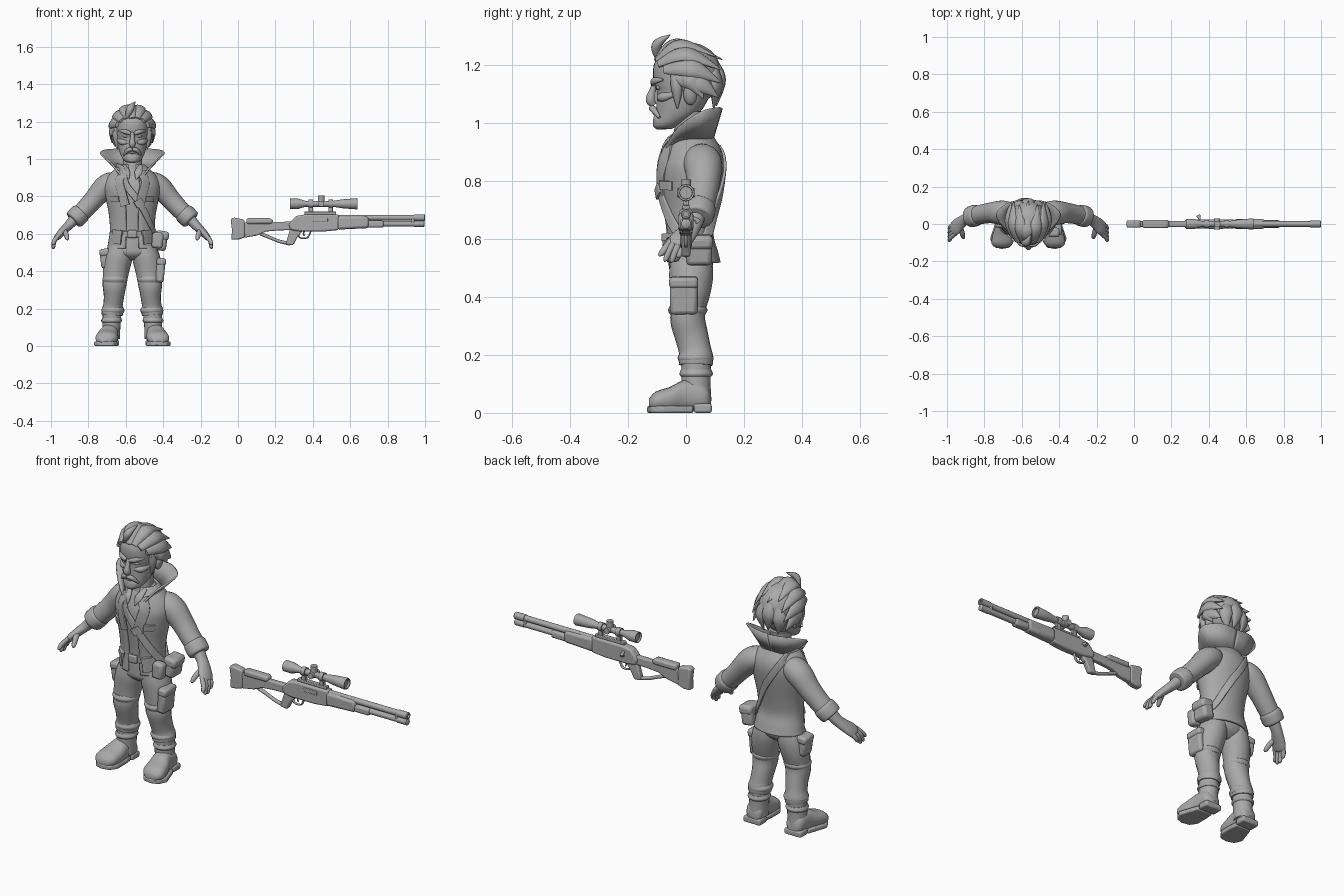
import bpy, bmesh, math
from mathutils import Vector, Matrix

cube = bpy.data.objects.get("Cube")
if cube:
    bpy.data.objects.remove(cube, do_unlink=True)

CM = 0.01                      # all part sizes below are in hundredths
FIGURE, RIFLE = -0.565, 0.0    # x position of each half of the model
X, Y, Z = Vector((1, 0, 0)), Vector((0, 1, 0)), Vector((0, 0, 1))
SIDES = ((1, "left"), (-1, "right"))

grey = bpy.data.materials.new("plain grey")
grey.use_nodes = True
grey.diffuse_color = (0.4, 0.4, 0.4, 1)
grey.node_tree.nodes["Principled BSDF"].inputs["Base Color"].default_value = grey.diffuse_color


def finish(name, bm, at, bevel=0, thick=0, angle=40):
    bmesh.ops.recalc_face_normals(bm, faces=bm.faces)
    bmesh.ops.scale(bm, vec=(CM, CM, CM), verts=bm.verts)
    mesh = bpy.data.meshes.new(name)
    bm.to_mesh(mesh)
    bm.free()
    mesh.materials.append(grey)
    mesh.shade_smooth()
    mesh.set_sharp_from_angle(angle=math.radians(angle))
    obj = bpy.data.objects.new(name, mesh)
    obj.location.x = at
    bpy.context.collection.objects.link(obj)
    if thick:
        mod = obj.modifiers.new("thickness", "SOLIDIFY")
        mod.thickness, mod.offset = thick * CM, -1
    if bevel:
        mod = obj.modifiers.new("bevel", "BEVEL")
        mod.width, mod.segments = bevel * CM, 2
    return obj


def spline(rows, steps):
    """Catmull-Rom interpolation of equal-length rows."""
    result = []
    for i in range(len(rows) - 1):
        a, b, c, d = (rows[max(0, min(len(rows) - 1, i + k))] for k in (-1, 0, 1, 2))
        for n in range(steps):
            t = n / steps
            result.append([q + t / 2 * (r - p + t * (2 * p - 5 * q + 4 * r - s + t * (3 * (q - r) + s - p)))
                           for p, q, r, s in zip(a, b, c, d)])
    return result + [list(rows[-1])]


def tube(name, rows, ref=X, axis=None, out=None, power=1, steps=4, gap=None, seg=20, at=FIGURE, thick=0):
    """Loft ellipses; each row is x, y, z, radius along ref, other radius."""
    rows = spline(rows, steps)
    points = [Vector(r[:3]) for r in rows]
    bm, rings = bmesh.new(), []
    for i, (p, row) in enumerate(zip(points, rows)):
        t = axis or (points[min(i + 1, len(points) - 1)] - points[max(i - 1, 0)]).normalized()
        if out:
            up = out(p)
            up = (up - t * up.dot(t)).normalized()
            side = up.cross(t)
        else:
            side = (ref - t * ref.dot(t)).normalized()
            up = t.cross(side)
        open_by = gap or 0
        ring = []
        for k in range(seg):
            turn = (360 - 2 * open_by) * k / (seg - 1 if gap else seg)
            a = math.radians(turn + open_by - 90)
            c, s = (math.copysign(abs(v) ** power, v) for v in (math.cos(a), math.sin(a)))
            ring.append(bm.verts.new(p + side * row[3] * c + up * row[4] * s))
        rings.append(ring)
    for low, high in zip(rings, rings[1:]):
        for k in range(seg - 1 if gap else seg):
            n = (k + 1) % seg
            bm.faces.new((low[k], low[n], high[n], high[k]))
    if not gap:
        bm.faces.new(rings[0])
        bm.faces.new(rings[-1])
    return finish(name, bm, at, thick=thick)


def body(name, levels, **kw):
    """Upright loft; each level is height, half width, front y, back y."""
    return tube(name, [(0, (f + b) / 2, z, w, (b - f) / 2) for z, w, f, b in levels], axis=Z, seg=32, **kw)


def blob(name, centre, radii, turn=0, at=FIGURE):
    bm = bmesh.new()
    bmesh.ops.create_uvsphere(bm, u_segments=20, v_segments=12, radius=1)
    bm.transform(Matrix.Translation(centre) @ Matrix.Rotation(math.radians(turn), 4, "Y") @ Matrix.Diagonal((*radii, 1)))
    return finish(name, bm, at)


def box(name, centre, size, turn=0, bevel=0.8, at=FIGURE):
    bm = bmesh.new()
    bmesh.ops.create_cube(bm, size=1)
    bm.transform(Matrix.Translation(centre) @ Matrix.Rotation(math.radians(turn), 4, "Y") @ Matrix.Diagonal((*size, 1)))
    return finish(name, bm, at, bevel=bevel)


def plate(name, outline, depth, place, bevel=0.5, at=RIFLE):
    """Extrude a 2D outline by depth; place turns (u, v, w) into a point."""
    bm = bmesh.new()
    ends = [[bm.verts.new(place(u, v, w)) for u, v in outline] for w in (-depth, depth)]
    for end in ends:
        bm.faces.new(end)
    for i in range(len(outline)):
        j = (i + 1) % len(outline)
        bm.faces.new((ends[0][i], ends[0][j], ends[1][j], ends[1][i]))
    return finish(name, bm, at, bevel=bevel, angle=30)


def flip(rows, s):
    return [(r[0] * s, *r[1:]) for r in rows]


# Jacket, shirt and trousers top
JACKET = [(52, 13.5, -7, 12), (56, 12.8, -7, 11), (62, 12, -7, 9.5), (70, 12.5, -8, 10.5), (78, 14, -9, 12),
          (85, 15, -9, 13), (90, 13.5, -7.5, 12.5), (94, 10, -6, 10.5), (97, 6.5, -4, 8.5)]
body("jacket", JACKET, gap=16, thick=1.2)
body("shirt", [(z, w - 1.3, f + 1.2, b - 1.3) for z, w, f, b in JACKET[1:]])
body("hips", [(46, 6, -2, 5), (49, 11.5, -5.5, 8.5), (53, 12.3, -6, 9.5), (58, 11.5, -6, 9)])
body("belt", [(58, 11.7, -6.8, 9), (58.2, 12, -7, 9), (61.3, 12, -7, 9), (61.5, 11.7, -6.8, 9)], steps=1)
box("belt_buckle", (0, -7.2, 59.8), (5, 1.5, 4.2))


def hull(angle, z, grow=0.5):
    """Point on the jacket at an angle (-90 is the front) and height."""
    for a, b in zip(JACKET, JACKET[1:]):
        if a[0] <= z <= b[0]:
            t = (z - a[0]) / (b[0] - a[0])
            w, f, k = (p + (q - p) * t for p, q in zip(a[1:], b[1:]))
            c, s = math.cos(math.radians(angle)), math.sin(math.radians(angle))
            return ((w + grow) * c, (f + k) / 2 + ((k - f) / 2 + grow) * s, z)


def radial(p):
    return Vector((p.x, p.y - 2, 0))


def band(name, course, width, depth):
    return tube(name, [(*hull(a, z), width, depth) for a, z in course], out=radial, power=0.5)


band("shoulder_strap", [(180, 96), (-120, 94), (-102, 86), (-82, 79), (-62, 72), (-35, 64), (0, 58), (35, 60),
                        (60, 68), (80, 76), (100, 84), (122, 91), (180, 96)], 1.8, 0.6)
tube("strap_buckle", [(*hull(-80, 78, 1), 2.4, 0.8), (*hull(-72, 75, 1), 2.4, 0.8)], out=radial, power=0.4)
box("shoulder_bag", (15.3, 4.5, 56), (6.5, 9, 10), 8, 1.6)
box("bag_flap", (16, 4.5, 59), (7.2, 9.6, 5), 8, 1.6)
box("front_pouch", (13.5, -4.5, 56.5), (6, 5, 8.5), 5, 1.4)

for s, side in SIDES:
    def mirror(angle):
        return angle if s > 0 else -180 - angle
    band(side + "_lapel", [(mirror(a), z) for a, z in ((-66, 93), (-62, 88), (-68, 82), (-74, 75))], 2.6, 0.7)
    band(side + "_hem_pocket", [(mirror(-52), z) for z in (54.5, 60.5)], 3.2, 0.6)
    band(side + "_pocket_flap", [(mirror(-52), z) for z in (59.5, 62)], 3.6, 1)
    band(side + "_chest_flap", [(mirror(-50), z) for z in (77, 80)], 3, 0.7)
    tube(side + "_shirt_collar", flip([(4.5, -3, 96.5, 1, 0.6), (3.2, -7, 93, 2, 0.7), (2, -8.5, 89, 0.3, 0.3)], s))

    # Arms and hands
    tube(side + "_sleeve", flip([(7, 5, 87, 5, 5), (11, 5.5, 87, 6.5, 6), (15, 6, 84.5, 6.5, 6.2), (20, 6, 79, 5.6, 5.4),
                                 (25, 5.2, 73.5, 5.2, 5), (29, 4.4, 69.5, 5, 4.8)], s), ref=Y)
    tube(side + "_cuff", flip([(26.8, 5, 71.8, 4.5, 4.2), (27.6, 4.8, 71, 5.6, 5.4), (29.5, 4.2, 69.2, 5.8, 5.5),
                               (31.2, 3.7, 67.4, 5.4, 5.2), (31.6, 3.6, 67, 4, 3.8)], s), ref=Y)
    tube(side + "_forearm", flip([(29, 4, 70, 3.6, 3.4), (33.5, 2.5, 65, 3, 2.6), (36, 0.8, 62.5, 3.4, 2.3),
                                  (38.5, -1.5, 60, 4, 2), (40.2, -3, 58, 3.6, 1.6), (40.8, -3.4, 57.3, 2, 1)], s), ref=Y)
    for n, (root, tip, drop) in enumerate(((-5.8, -8.8, 54), (-4, -7, 52.3), (-2, -4.8, 52), (0, -2.5, 53.5))):
        tube(side + "_finger_" + str(n + 1),
             flip([(39, root + 0.5, 59.5, 1.1, 1.1), (41.5, (root + tip) / 2, 56.5, 1.2, 1.2),
                   (42.2, tip, drop + 0.6, 0.9, 0.9), (42.2, tip, drop, 0.2, 0.2)], s), ref=Y, seg=10)
    tube(side + "_thumb", flip([(36.5, -1, 62, 1.4, 1.4), (35.5, -4.5, 60, 1.4, 1.4), (34.8, -7, 57.5, 1.1, 1.1),
                                (34.7, -7.6, 56.5, 0.3, 0.3)], s), seg=10)

    # Legs with gathered cuffs
    tube(side + "_leg", flip([(6, 1.8, 54, 6, 7), (7.2, 1.8, 48, 7.3, 7.6), (8.5, 1.5, 42, 7.2, 7), (9.2, 0.8, 36, 6.6, 6),
                              (9.6, 0.6, 32, 6.3, 6), (9.8, 1.8, 27, 5.5, 5.8), (10.3, 3, 22, 5.2, 5.6),
                              (10.6, 3.4, 19, 5.8, 6), (10.8, 3.4, 16.5, 5.6, 5.8)], s))
    for z in (19, 35.5):
        lean = (10.4, 3.3, 5.5) if z < 30 else (9.3, 0.6, 6.1)
        tube(side + "_trouser_fold", flip([(*lean[:2], z + d, lean[2] + g, lean[2] + g)
                                           for d, g in ((-1.6, 0), (0, 0.7), (1.6, 0))], s), axis=Z)
    # Boots
    tube(side + "_boot_shaft", flip([(11.6, 3.6, 4, 5, 5.2), (11.2, 3.5, 10, 4.8, 5), (10.8, 3.5, 18, 5, 5.2)], s))
    tube(side + "_boot_foot", flip([(11.6, 8.6, 4, 2.5, 2.5), (11.8, 6.5, 5.5, 4.6, 4.8), (12.4, 0, 6, 4.8, 5.5),
                                    (13.3, -5.5, 4.7, 5.8, 4.3), (14, -10.5, 4, 5.6, 3.3), (14.2, -12.8, 3.2, 3, 1.6)], s),
         axis=Y, power=0.85)
    shape = [(7.6, -2), (7.6, -9), (10, -12.6), (14.5, -13.4), (18.5, -12), (20.5, -8), (18.5, -2), (17, 2.5), (8, 2.5)]
    plate(side + "_sole", shape, 1.2, lambda u, v, w: (u * s, v, w + 1.2), 0.6, FIGURE)
    box(side + "_heel", (12 * s, 5.8, 1.6), (9.8, 6.2, 3.2), 0, 0.8)
    tube(side + "_boot_collar", flip([(11.2, 3.5, 12.5, 5, 5.2), (11.1, 3.5, 13.5, 5.6, 5.8), (11, 3.5, 15, 5, 5.2)], s), axis=Z)

    # Collar wing, half of a raised band
    low = spline([(0, 8.8, 95), (6, 7.5, 95), (8.5, 3, 95), (7, -3.5, 93.5), (3.8, -7.5, 90)], 4)
    top = spline([(0, 11.7, 105), (9, 11.2, 105.5), (16.8, 5, 104), (11.5, -3, 98.5), (6.5, -7, 92)], 4)
    bm = bmesh.new()
    edges = [[bm.verts.new((x * s, y, z)) for x, y, z in row] for row in (low, top)]
    for i in range(len(low) - 1):
        bm.faces.new((edges[0][i], edges[0][i + 1], edges[1][i + 1], edges[1][i]))
    finish(side + "_jacket_collar", bm, FIGURE, thick=0.9)

    # Ears, eyes, brows and moustache
    blob(side + "_ear", (9.2 * s, 1.5, 110), (1.6, 2.4, 3.8), 12 * s)
    blob(side + "_eye", (3.4 * s, -9.3, 112.3), (1.7, 1, 0.9))
    tube(side + "_brow", flip([(1, -11.4, 113.6, 0.8, 0.9), (4, -11, 114.6, 0.9, 1.2), (7.2, -8, 115, 0.3, 0.4)], s), ref=Y)
    tube(side + "_moustache", flip([(0, -11.8, 105.2, 1, 1), (2.5, -11.2, 104.6, 1.1, 1.2), (4.7, -9.2, 102, 0.5, 0.5)], s), ref=Y)
    tube(side + "_cheekbone", flip([(2.5, -9.5, 109, 0.6, 0.8), (5.5, -8, 109, 1.4, 1.6), (8, -3, 110.5, 0.6, 0.8)], s), ref=Y)

# Thigh pouches
box("left_thigh_pouch", (15, -0.8, 40), (4.5, 9.5, 12), 5, 1.3)
box("left_thigh_flap", (15.5, -0.8, 45), (5, 10, 4), 5, 1.2)
box("right_holster", (-14.6, 2, 46.5), (5, 7.5, 10), -8, 1.4)
box("right_holster_flap", (-14.8, 2, 50), (5.6, 8.2, 4), -8, 1.3)

# Head
body("neck", [(88, 5, -5, 6), (95, 5, -4.5, 6), (104, 5.2, -3, 7)])
body("head", [(98, 2.8, -9.6, -5), (99.5, 4.8, -10.6, -2), (103, 6.6, -10.4, 4), (107, 7.7, -10.2, 7),
              (111, 8.4, -10.2, 8.5), (113, 8.7, -10.8, 9), (117, 9, -11.4, 9.8), (121, 8.8, -10.8, 9.8),
              (125, 6.5, -8, 8), (127, 2, -3, 4)], power=0.9)
tube("nose", [(0, -10.6, 114, 1, 0.8), (0, -11.6, 111, 1.2, 1.2), (0, -12.2, 108, 1.7, 1.7), (0, -11, 106.2, 1, 1)])
body("beard", [(97.8, 1.5, -10, -7), (99, 3.6, -11.3, -5), (101.5, 4.4, -11.3, -4), (103, 2.6, -10.9, -5)])
blob("lower_lip", (0, -10.7, 103.3), (2, 0.8, 0.6))

# Swept-back hair: a cap and tapered locks
bm = bmesh.new()
bmesh.ops.create_uvsphere(bm, u_segments=28, v_segments=18, radius=1)
bm.transform(Matrix.Translation((0, 1.2, 117)) @ Matrix.Diagonal((10.4, 11, 10.8, 1)))
for normal, point in ((Vector((0, -1, -0.75)), (0, -6, 118)), (-Z, (0, 0, 107))):
    bmesh.ops.bisect_plane(bm, geom=bm.verts[:] + bm.edges[:] + bm.faces[:], plane_co=point, plane_no=normal, clear_outer=True)
finish("hair_cap", bm, FIGURE, thick=1)


def lock(name, *points, width=3.4):
    sizes = ((width * 0.5, 1), (width, 1.8), (0.2, 0.2))
    tube(name, [(*p, *r) for p, r in zip(points, sizes)], out=lambda p: p - Vector((0, 0, 114)), steps=6, seg=12)


for s, side in SIDES:
    for part, *course in (("crown", (2.5, -10, 121.5), (4, -2, 127), (5, 10.5, 123)),
                          ("upper", (5.5, -9.5, 120.5), (8, 0, 123.8), (8, 12, 118.5)),
                          ("temple", (8, -7.5, 118.5), (10.5, 2, 119), (9.2, 12, 114)),
                          ("side", (8.5, -5, 116), (10.4, 4, 114), (9.5, 11, 109)),
                          ("ear", (9, -2, 117), (10.6, 2, 115), (10.8, 6, 108.5)),
                          ("nape", (4, 10, 119), (5.8, 10.5, 113), (4, 9.5, 105))):
        lock(side + "_" + part + "_lock", *flip(course, s))
    lock(side + "_sideburn", *flip([(8.8, -4.5, 118), (8.7, -3.2, 112), (8, -3, 105)], s), width=2)
lock("middle_lock", (0, -10.3, 121.5), (-1, -3, 127.5), (0, 12.5, 122))
lock("back_lock", (0, 9.5, 122), (0, 12, 115), (1, 10.5, 106))
lock("forelock", (-3, -9.5, 122), (-1, -10, 127), (1.5, -5.5, 130.5), width=2)


# Rifle
def barrel(name, z, stations):
    return tube(name, [(x, 0, z, r, r) for x, r in stations], ref=Y, axis=X, steps=1, at=RIFLE)


def slab(name, outline, half, bevel=0.6):
    return plate(name, outline, half, lambda u, v, w: (u, w, v), bevel)


slab("butt_pad", [(-4, 68), (-2, 68.6), (3.5, 67.5), (3.8, 58), (0, 56.8), (-3.6, 56.8), (-3.2, 62)], 2, 0.8)
slab("stock", [(3, 66), (30, 66.5), (31, 62), (22, 61.8), (15, 61.2), (10, 59), (3, 57.8)], 1.5)
slab("cheek_rest", [(4.5, 68.3), (17.5, 68.3), (19, 66.8), (18, 65.2), (4.5, 65.2)], 2.2, 1)
slab("grip", [(28, 63), (35, 62), (32, 58.5), (29.5, 53.8), (25.5, 54.3), (26.5, 58)], 1.5, 0.7)
tube("stock_strut", [(12, 0, 60, 1, 1), (17, 0, 58, 0.9, 0.9), (22, 0, 56, 0.9, 0.9), (28, 0, 54.6, 1, 1)], ref=Y, at=RIFLE, seg=10)
slab("receiver", [(27, 65), (31, 69.5), (36, 70.3), (54, 70.3), (54, 62), (46, 61.2), (33, 61.2), (28, 62)], 2.3, 0.9)
tube("trigger_guard", [(32, 0, 61, 0.8, 0.4), (33, 0, 58, 0.8, 0.4), (37, 0, 57.8, 0.8, 0.4), (39, 0, 61.5, 0.8, 0.4)], ref=Y, at=RIFLE, seg=10)
tube("trigger", [(35.5, 0, 62, 0.5, 0.5), (35, 0, 60, 0.5, 0.4), (35.5, 0, 58.8, 0.3, 0.3)], ref=Y, at=RIFLE, seg=8)
slab("forend", [(53, 69.5), (70, 69.2), (70, 63), (53, 62.2)], 2.6, 1.4)
slab("forend_tip", [(69, 67), (78, 67), (78, 63.2), (69, 63.2)], 2.1, 1.1)
barrel("upper_barrel", 68.6, [(52, 1.5), (94, 1.5), (94, 1.8), (99.6, 1.8), (100, 1.4), (100, 0.9), (97, 0.9)])
barrel("lower_tube", 65.3, [(68, 1.5), (94, 1.5), (94, 1.7), (99.4, 1.7), (99.8, 1.2)])
box("barrel_clamp", (93.5, 0, 67), (1.6, 2.8, 5.5), 0, 0.5, RIFLE)
box("side_port", (44, -2.2, 67.5), (8, 0.8, 2), 0, 0.3, RIFLE)
tube("bolt_handle", [(35, 0, 67.5, 0.7, 0.7), (35, 3, 67, 0.7, 0.7), (34.5, 4.2, 66, 1.1, 1.1)], at=RIFLE, seg=10)

# Scope
box("scope_rail", (44, 0, 71), (17, 2.4, 1.6), 0, 0.3, RIFLE)
barrel("scope", 76, [(28.5, 2), (27.8, 2.4), (27.8, 2.8), (32, 2.8), (36, 1.6), (51, 1.6), (56, 2.4), (63.5, 3),
                     (64, 2.8), (64, 2.2), (63, 2.1)])
for x, name in ((39, "rear"), (49.5, "front")):
    box(name + "_scope_mount", (x, 0, 73), (2.4, 2, 4), 0, 0.3, RIFLE)
    barrel(name + "_scope_ring", 76, [(x - 1.2, 1.5), (x - 1.2, 2.2), (x + 1.2, 2.2), (x + 1.2, 1.5)])
tube("top_turret", [(44.5, 0, 76, 1.7, 1.7), (44.5, 0, 80.5, 1.7, 1.7)], steps=1, at=RIFLE)
tube("side_turret", [(44.5, -3, 76, 1.6, 1.6), (44.5, 3, 76, 1.6, 1.6)], steps=1, at=RIFLE)
